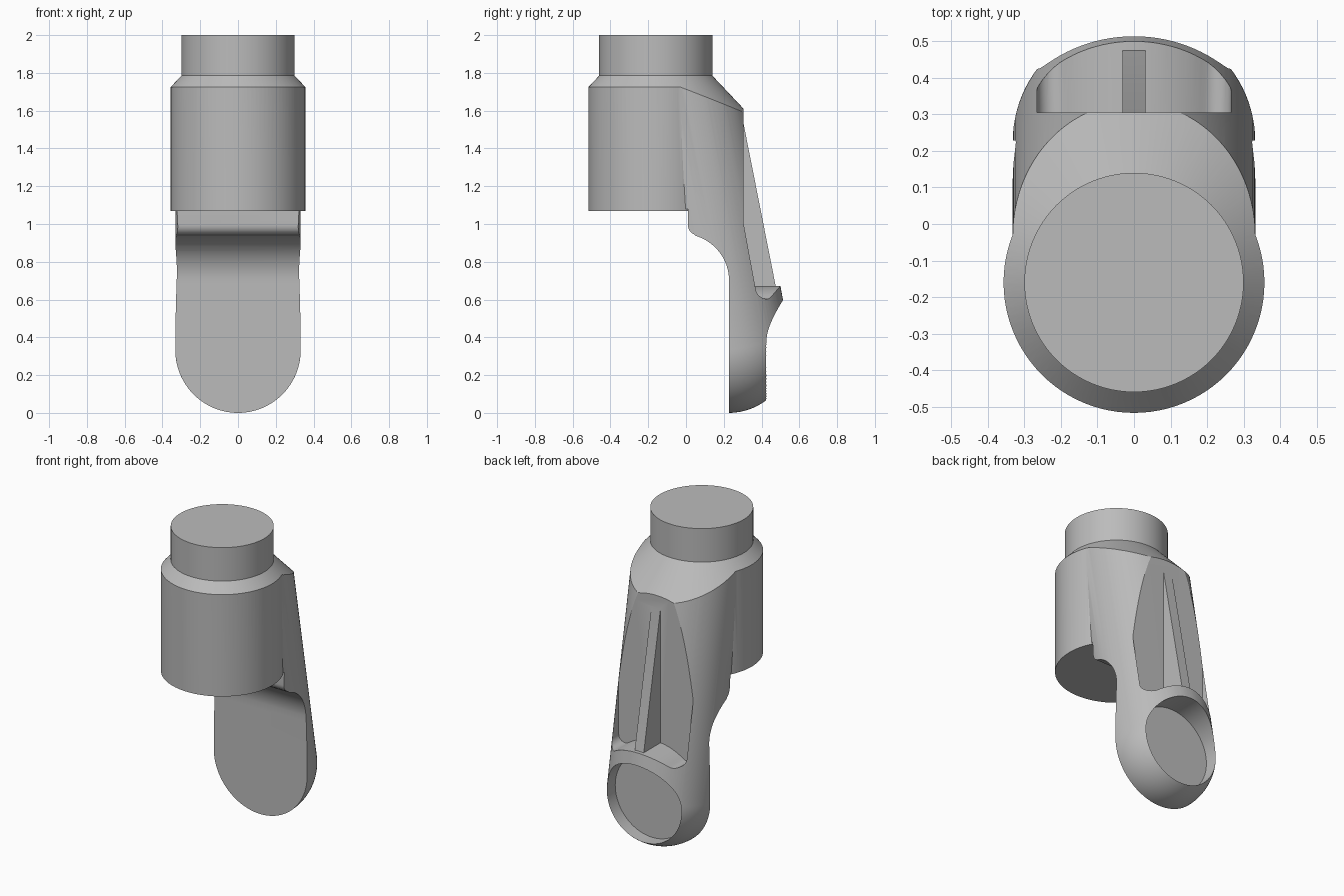
import bpy, bmesh, math
from mathutils import Matrix, Vector

cube = bpy.data.objects.get("Cube")
if cube:
    bpy.data.objects.remove(cube)

grey = bpy.data.materials.new("plain_grey")
grey.use_nodes = True
colour = (0.5, 0.5, 0.5, 1)
grey.diffuse_color = colour
grey.node_tree.nodes["Principled BSDF"].inputs["Base Color"].default_value = colour

SEGMENTS = 96
BARREL_Y = -0.16      # barrel axis
ARM_R = 0.332         # arm radius
TIP = Vector((0, 0.225, ARM_R))
RECESS_R = 0.265


def finish(name, bm):
    bmesh.ops.recalc_face_normals(bm, faces=bm.faces)
    mesh = bpy.data.meshes.new(name)
    bm.to_mesh(mesh)
    bm.free()
    mesh.materials.append(grey)
    ob = bpy.data.objects.new(name, mesh)
    bpy.context.collection.objects.link(ob)
    return ob


def lathe(name, profile, matrix):
    """Revolve (radius, height) points around z, then place the solid."""
    bm = bmesh.new()
    verts = [bm.verts.new((r, 0, z)) for r, z in profile]
    edges = [bm.edges.new(pair) for pair in zip(verts, verts[1:])]
    bmesh.ops.spin(bm, geom=verts + edges, cent=(0, 0, 0), axis=(0, 0, 1),
                   angle=math.tau, steps=SEGMENTS, use_merge=False)
    bmesh.ops.remove_doubles(bm, verts=bm.verts, dist=1e-5)
    bm.transform(matrix)
    return finish(name, bm)


def prism(name, points, axis, start, end):
    """Extrude an outline along x (points are y, z) or y (points are x, z)."""
    bm = bmesh.new()
    place = (lambda p: (start, p[0], p[1])) if axis == "x" else (lambda p: (p[0], start, p[1]))
    face = bm.faces.new([bm.verts.new(place(p)) for p in points])
    moved = bmesh.ops.extrude_face_region(bm, geom=[face])["geom"]
    step = Vector((end - start, 0, 0)) if axis == "x" else Vector((0, end - start, 0))
    bmesh.ops.translate(bm, vec=step, verts=[v for v in moved if isinstance(v, bmesh.types.BMVert)])
    return finish(name, bm)


def combine(target, other, operation):
    mod = target.modifiers.new(operation.lower(), "BOOLEAN")
    mod.operation, mod.solver, mod.object = operation, "EXACT", other
    bpy.context.view_layer.objects.active = target
    bpy.ops.object.modifier_apply(modifier=mod.name)
    bpy.data.objects.remove(other)


def arc(cx, cz, r, a, b, n):
    """Points on an arc, angles in degrees."""
    turns = [math.radians(a + (b - a) * i / n) for i in range(n + 1)]
    return [(cx + r * math.cos(t), cz + r * math.sin(t)) for t in turns]


# Leaning arm: a long cylinder with a hemispherical lower tip
dome = [(0, -ARM_R)] + arc(0, 0, ARM_R, -90, 0, 24)[1:]
lean = Matrix.Translation(TIP) @ Matrix.Rotation(math.atan(0.184), 4, "X")
arm = lathe("arm", dome + [(ARM_R, 1.5), (0, 1.5)], lean)

# Flat front of the arm with a curved step under the barrel
front = [(-1, -0.2), (0.228, -0.2), (0.228, 0.68)]
front += arc(-0.02, 0.7, 0.248, 4, 74, 14)
front += arc(0.065, 0.995, 0.055, 250, 180, 6)
front += [(0.01, 1.08), (-1, 1.08)]
combine(arm, prism("front_cutter", front, "x", -1, 1), "DIFFERENCE")

# Round barrel joined to the arm
body = lathe("handle_body", [(0, 1.07), (0.357, 1.07), (0.357, 2.1), (0, 2.1)],
             Matrix.Translation((0, BARREL_Y, 0)))
combine(body, arm, "UNION")

# Shared conical shoulder and narrow neck
envelope = lathe("shoulder_envelope",
                 [(0, -0.2), (0.9, -0.2), (0.9, 1.149), (0.3, 1.785), (0.3, 2), (0, 2)],
                 Matrix.Translation((0, BARREL_Y, 0)))
combine(body, envelope, "INTERSECT")

# Back pocket, its floor edge curving around the round recess
rim, fillet = 0.34, 0.045
fx = RECESS_R - fillet
fz = ARM_R + math.sqrt((rim + fillet) ** 2 - fx ** 2)
angle = math.degrees(math.atan2(fz - ARM_R, fx))
half = [(RECESS_R, 1.9)] + arc(fx, fz, fillet, 0, angle - 180, 10)
half += arc(0, ARM_R, rim, angle, 90, 12)[1:]
outline = half + [(-x, z) for x, z in reversed(half[:-1])]
combine(body, prism("pocket_cutter", outline, "y", 0.305, 0.9), "DIFFERENCE")

# Central rib in the pocket
rib = [(0.26, 1.53), (0.305, 1.53), (0.483, 0.63), (0.26, 0.63)]
combine(body, prism("rib", rib, "x", -0.032, 0.032), "UNION")

# Round recess in the lower back
circle = arc(0, ARM_R, RECESS_R, 0, 360, SEGMENTS)[:-1]
combine(body, prism("recess_cutter", circle, "y", 0.34, 0.9), "DIFFERENCE")

# Smooth shading with crisp edges
bpy.ops.object.select_all(action="DESELECT")
body.select_set(True)
bpy.context.view_layer.objects.active = body
bpy.ops.object.shade_smooth_by_angle(angle=math.radians(25))
